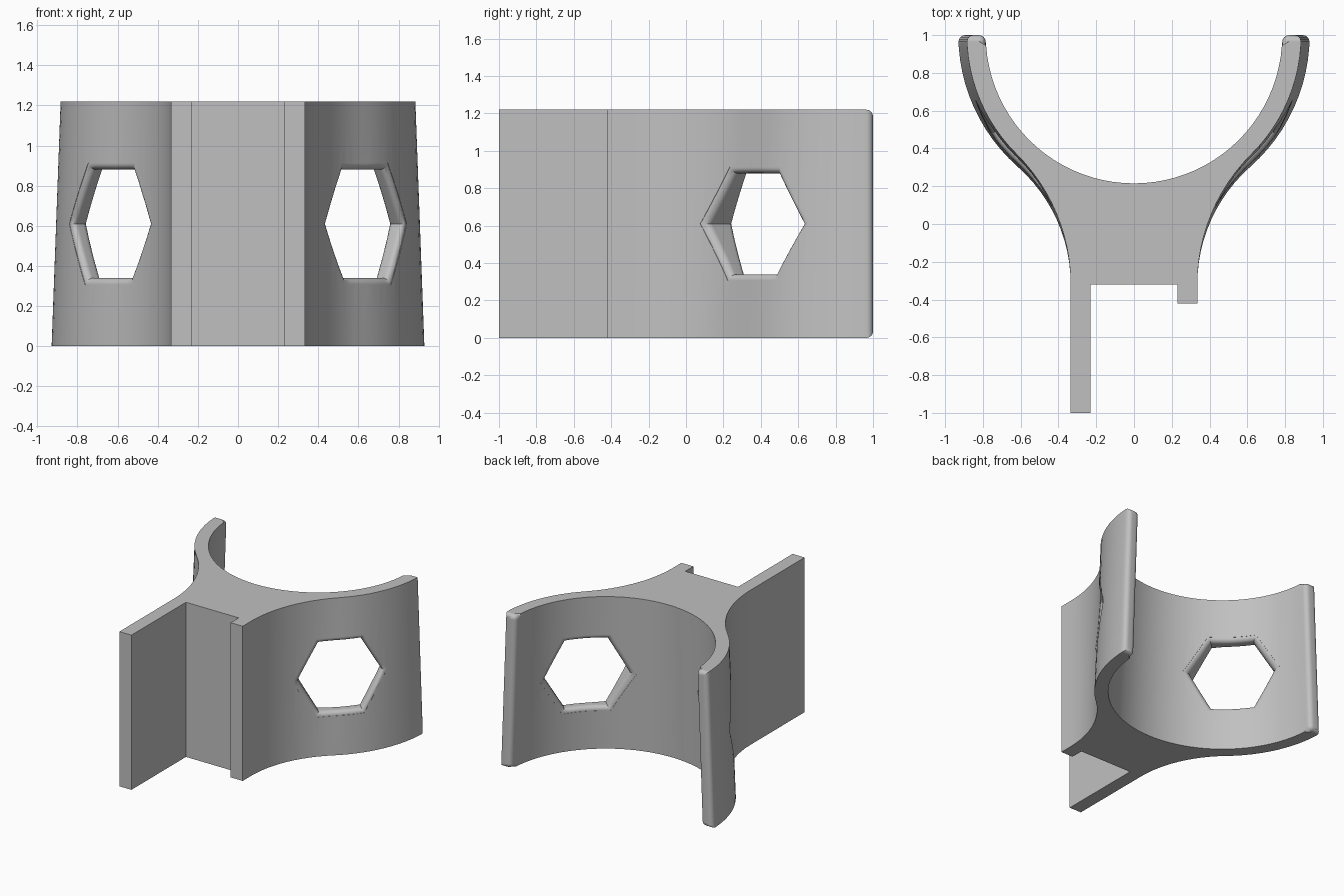
import bpy, bmesh
from math import sin, cos, pi, atan2, sqrt, hypot
from mathutils import Vector
from mathutils.bvhtree import BVHTree

if "Cube" in bpy.data.objects:
    bpy.data.objects.remove(bpy.data.objects["Cube"])

HEIGHT, WALL, ROUND = 1.22, 0.1, 0.035
NECK_X, NECK_Y = 0.335, -0.32
INNER_SEGS, ARC_SEGS = 44, 12

grey = bpy.data.materials.new("plain grey")
grey.use_nodes = True
colour = (0.53, 0.53, 0.53, 1)
grey.diffuse_color = colour
grey.node_tree.nodes["Principled BSDF"].inputs["Base Color"].default_value = colour


def make_object(name, bm):
    bmesh.ops.recalc_face_normals(bm, faces=bm.faces)
    mesh = bpy.data.meshes.new(name)
    bm.to_mesh(mesh)
    bm.free()
    mesh.materials.append(grey)
    obj = bpy.data.objects.new(name, mesh)
    bpy.context.collection.objects.link(obj)
    return obj


def outer_side(radius):
    """Right outer wall from tip to neck: cradle arc, then a tangent reverse arc."""
    drop = 1 - NECK_Y
    flare = (NECK_X**2 + drop**2 - radius**2) / (2 * (radius - NECK_X))
    cx = NECK_X + flare
    turn = atan2(drop, cx)
    pts = []
    for i in range(ARC_SEGS + 1):
        a = turn * i / ARC_SEGS
        pts.append((radius * cos(a), 1 - radius * sin(a)))
    for i in range(1, ARC_SEGS + 1):
        a = turn * (1 - i / ARC_SEGS)
        pts.append((cx - flare * cos(a), NECK_Y + flare * sin(a)))
    return pts


def outline(radius):
    inner = radius - WALL
    pts = [(inner * cos(pi * i / INNER_SEGS), 1 - inner * sin(pi * i / INNER_SEGS))
           for i in range(INNER_SEGS + 1)]
    side = outer_side(radius)
    pts += [(-x, y) for x, y in side]
    # long mounting plate, neck face and short lip
    pts += [(-NECK_X, -1), (-0.23, -1), (-0.23, NECK_Y),
            (0.23, NECK_Y), (0.23, -0.42), (NECK_X, -0.42)]
    return pts + side[::-1]


# Clip body: two outlines joined, the cradle tapering towards the top
bm = bmesh.new()
low = [bm.verts.new((x, y, 0)) for x, y in outline(0.93)]
high = [bm.verts.new((x, y, HEIGHT)) for x, y in outline(0.885)]
count = len(low)
bm.faces.new(low)
bm.faces.new(high)
for i in range(count):
    j = (i + 1) % count
    bm.faces.new((low[i], low[j], high[j], high[i]))

# Rounded cradle rims and arm tips
rim = [(v[i], v[i + 1]) for v in (low, high) for i in range(INNER_SEGS + 1)]
rim += [(low[-1], low[0]), (high[-1], high[0])]
rim += [(low[i], high[i]) for i in (0, INNER_SEGS, INNER_SEGS + 1, count - 1)]
bmesh.ops.bevel(bm, geom=[bm.edges.get(pair) for pair in rim], offset=ROUND,
                segments=4, profile=0.5, affect='EDGES', clamp_overlap=True)
bmesh.ops.recalc_face_normals(bm, faces=bm.faces)
surface = BVHTree.FromBMesh(bm)
body = make_object("clip_body", bm)


def hex_points(steps=8):
    """Flat-topped hexagon with an apothem of one, sides subdivided."""
    corners = [Vector((cos(k * pi / 3), sin(k * pi / 3))) * 2 / sqrt(3) for k in range(6)]
    return [corners[k].lerp(corners[(k + 1) % 6], s / steps)
            for k in range(6) for s in range(steps)]


def hole_cutter(name, side):
    """Hexagonal cutter whose ends flare to follow both wall surfaces."""
    apothem = 0.27
    axis = Vector((side, -1, 0)).normalized()
    across = Vector((side, 1, 0)).normalized()
    centre = Vector((0, 1, HEIGHT / 2))
    fillet = [(ROUND, 0.002)]
    for k in range(1, 6):
        a = pi / 2 * k / 5
        fillet.append((ROUND * (1 - sin(a)), ROUND * (1 - cos(a))))
    bm = bmesh.new()

    def ring(grow, depth, start, direction, flat=False):
        verts = []
        for p in hex_points():
            q = p * (apothem + grow)
            base = centre + across * q.x + Vector((0, 0, q.y))
            dist = start
            if not flat:
                hit = surface.ray_cast(base + axis * start, axis * direction)
                dist = start + direction * (hit[3] + depth)
            verts.append(bm.verts.new(base + axis * dist))
        return verts

    rings = [ring(ROUND, 0, 0.5, 1, True)]
    rings += [ring(g, d, 0.3, 1) for g, d in fillet]
    rings += [ring(g, d, 1.5, -1) for g, d in reversed(fillet)]
    rings.append(ring(ROUND, 0, 1.2, -1, True))
    for a, b in zip(rings, rings[1:]):
        for i in range(len(a)):
            j = (i + 1) % len(a)
            bm.faces.new((a[i], a[j], b[j], b[i]))
    bm.faces.new(rings[0])
    bm.faces.new(rings[-1])
    cutter = make_object(name, bm)
    cutter.hide_render = True
    return cutter


# Hexagonal holes through both arms
bpy.ops.object.select_all(action='DESELECT')
bpy.context.view_layer.objects.active = body
body.select_set(True)
for name, side in (("left_hole_cutter", 1), ("right_hole_cutter", -1)):
    cutter = hole_cutter(name, side)
    cut = body.modifiers.new(name, 'BOOLEAN')
    cut.operation = 'DIFFERENCE'
    cut.solver = 'EXACT'
    cut.object = cutter
    bpy.ops.object.modifier_apply(modifier=cut.name)
    bpy.data.objects.remove(cutter)

# Smooth curves, crisp corners
bpy.ops.object.shade_smooth_by_angle(angle=pi / 6)
normals = body.modifiers.new("even_shading", 'WEIGHTED_NORMAL')
normals.keep_sharp = True
